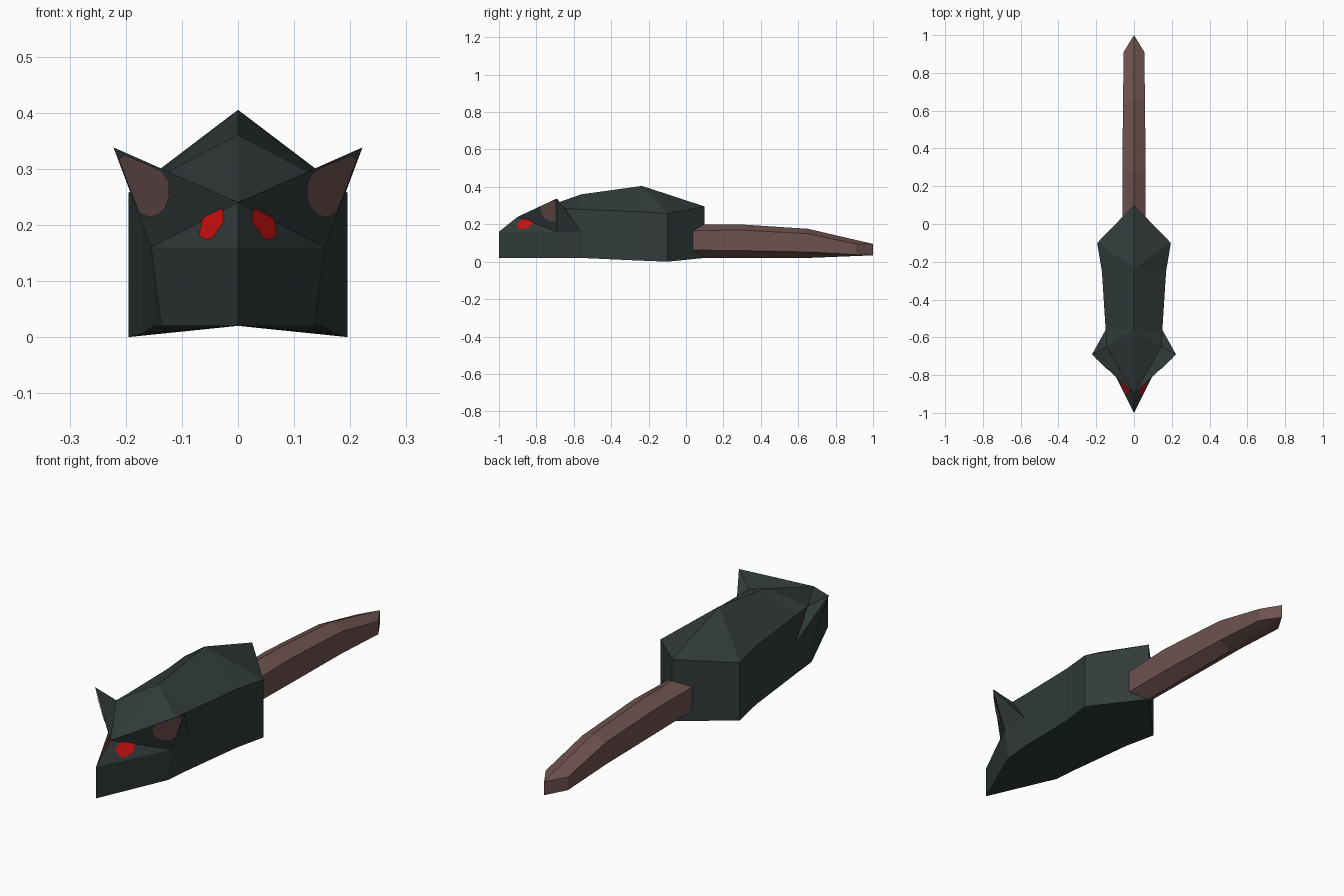
import bpy
import bmesh
from mathutils import Vector
from mathutils.geometry import normal

cube = bpy.data.objects.get("Cube")
if cube:
    bpy.data.objects.remove(cube, do_unlink=True)


def material(name, rgb):
    mat = bpy.data.materials.new(name)
    mat.use_nodes = True
    colour = (*rgb, 1)
    mat.diffuse_color = colour
    shader = mat.node_tree.nodes["Principled BSDF"]
    shader.inputs["Base Color"].default_value = colour
    shader.inputs["Roughness"].default_value = 0.9
    return mat


fur = material("dark_fur", (0.032, 0.043, 0.043))
skin = material("dull_pink_skin", (0.155, 0.085, 0.081))
red = material("eye_red", (0.6, 0.005, 0.005))


def mirrored_object(name, points, faces, mat, closed=True):
    """Build the left half from named points, mirror it across x and weld it."""
    bm = bmesh.new()
    verts = {key: bm.verts.new(co) for key, co in points.items()}
    for face in faces:
        bm.faces.new([verts[key] for key in face])
    copy = bmesh.ops.duplicate(bm, geom=bm.verts[:] + bm.edges[:] + bm.faces[:])["geom"]
    for v in copy:
        if isinstance(v, bmesh.types.BMVert):
            v.co.x *= -1
    bmesh.ops.reverse_faces(bm, faces=[f for f in copy if isinstance(f, bmesh.types.BMFace)])
    if closed:
        bmesh.ops.remove_doubles(bm, verts=bm.verts[:], dist=0.0005)
        bmesh.ops.recalc_face_normals(bm, faces=bm.faces[:])
    mesh = bpy.data.meshes.new(name)
    bm.to_mesh(mesh)
    bm.free()
    mesh.materials.append(mat)
    obj = bpy.data.objects.new(name, mesh)
    bpy.context.collection.objects.link(obj)
    return obj


# Body and head: landmarks on the centre line and the left side
P = {
    "nose_low": (0, -1, 0.02), "nose_top": (0, -1, 0.16),
    "brow": (0, -0.9, 0.24), "nape": (0, -0.56, 0.36),
    "peak": (0, -0.235, 0.405), "rump": (0, 0.1, 0.295),
    "rump_low": (0, 0.1, 0.02), "belly": (0, -0.56, 0.02),
    "jaw_low": (0.137, -0.69, 0.02), "jaw": (0.155, -0.69, 0.16),
    "ear": (0.222, -0.69, 0.338), "ear_back": (0.145, -0.65, 0.285),
    "shoulder": (0.15, -0.56, 0.28), "shoulder_mid": (0.15, -0.56, 0.16),
    "shoulder_low": (0.15, -0.56, 0.02),
    "flank": (0.17, -0.25, 0.267), "flank_low": (0.17, -0.25, 0.006),
    "hip": (0.195, -0.1, 0.257), "hip_low": (0.195, -0.1, 0),
}
body_faces = [
    # head and ear
    ("nose_low", "jaw_low", "jaw", "nose_top"),
    ("nose_top", "jaw", "brow"),
    ("brow", "jaw", "ear"),
    ("brow", "ear", "ear_back"),
    ("brow", "ear_back", "nape"),
    ("ear", "jaw", "shoulder_mid"),
    ("ear", "shoulder_mid", "ear_back"),
    ("ear_back", "shoulder_mid", "shoulder"),
    ("jaw_low", "shoulder_low", "shoulder_mid", "jaw"),
    # back
    ("nape", "ear_back", "shoulder"),
    ("nape", "shoulder", "flank", "peak"),
    ("peak", "flank", "hip"),
    ("peak", "hip", "rump"),
    # sides and rear
    ("shoulder_mid", "shoulder_low", "flank_low", "flank", "shoulder"),
    ("flank_low", "hip_low", "hip", "flank"),
    ("hip_low", "rump_low", "rump", "hip"),
    # underside
    ("nose_low", "belly", "jaw_low"),
    ("jaw_low", "belly", "shoulder_low"),
    ("belly", "flank_low", "shoulder_low"),
    ("belly", "rump_low", "flank_low"),
    ("rump_low", "hip_low", "flank_low"),
]
mirrored_object("body", P, body_faces, fur)

# Tail: six-sided sections (y centre, y side, half width, ridge, upper, lower, keel)
sections = [
    (0.03, 0.03, 0.06, 0.2, 0.165, 0.062, 0.02),
    (0.28, 0.28, 0.062, 0.2, 0.17, 0.06, 0.02),
    (0.65, 0.65, 0.058, 0.176, 0.15, 0.052, 0.02),
    (1, 0.91, 0.055, 0.095, 0.095, 0.037, 0.034),
]
tail_points, tail_faces = {}, []
for i, (yc, ys, w, ridge, upper, lower, keel) in enumerate(sections):
    ring = [(0, yc, ridge), (w, ys, upper), (w, ys, lower), (0, yc, keel)]
    for j, co in enumerate(ring):
        tail_points[i, j] = co
    if i:
        tail_faces += [((i - 1, j), (i - 1, j + 1), (i, j + 1), (i, j)) for j in range(3)]
for end in (0, len(sections) - 1):
    tail_faces.append([(end, j) for j in range(4)])
mirrored_object("tail", tail_points, tail_faces, skin)


def plates(name, outline, corners, mat):
    """Lay a front-on (x, z) outline just above the head facet through three corners."""
    base = Vector(P[corners[0]])
    n = normal([Vector(P[c]) for c in corners])
    if n.y > 0:
        n = -n
    points = {}
    for i, (x, z) in enumerate(outline):
        y = base.y - (n.x * (x - base.x) + n.z * (z - base.z)) / n.y
        points[i] = Vector((x, y, z)) + n * 0.003
    order = list(points)
    a, b, c = points[0], points[len(order) // 3], points[2 * len(order) // 3]
    if (b - a).cross(c - a).dot(n) < 0:
        order.reverse()
    mirrored_object(name, points, [order], mat, closed=False)


# Ragged eyes and rounded inner ears
eye = [(0.05, 0.236), (0.042, 0.225), (0.035, 0.231), (0.025, 0.225), (0.022, 0.205),
       (0.033, 0.19), (0.043, 0.175), (0.055, 0.172), (0.067, 0.18), (0.063, 0.205),
       (0.057, 0.215)]
plates("eyes", eye, ("nose_top", "jaw", "brow"), red)
inner_ear = [(0.21, 0.318), (0.2, 0.325), (0.165, 0.311), (0.135, 0.297), (0.122, 0.28),
             (0.12, 0.25), (0.128, 0.23), (0.142, 0.217), (0.158, 0.215), (0.174, 0.222)]
plates("inner_ears", inner_ear, ("brow", "jaw", "ear"), skin)
